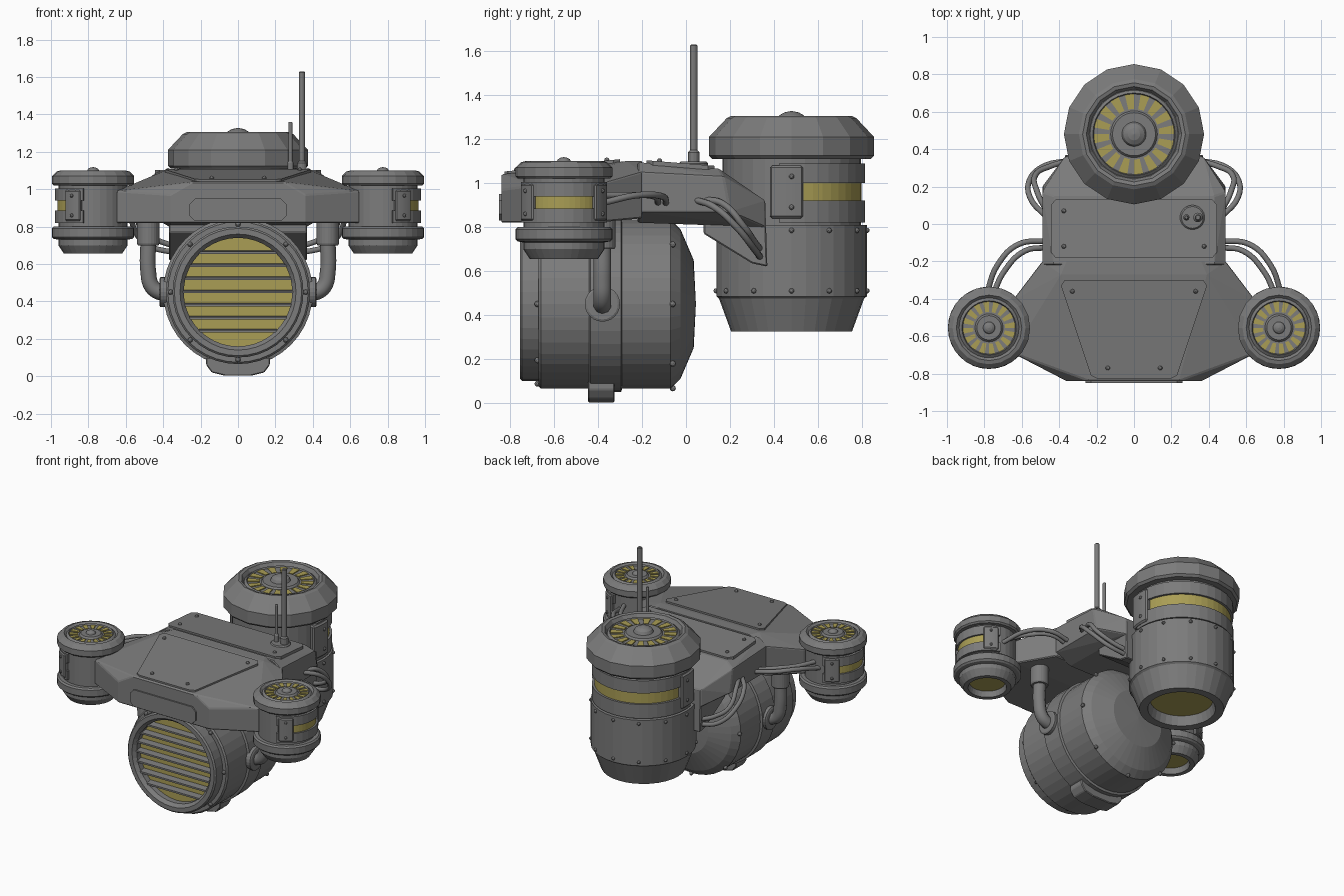
import bpy, bmesh
from math import sin, cos, pi, radians, sqrt
from mathutils import Matrix, Vector

cube = bpy.data.objects.get("Cube")
if cube:
    bpy.data.objects.remove(cube)


def material(name, rgb):
    m = bpy.data.materials.new(name)
    m.use_nodes = True
    m.diffuse_color = (*rgb, 1)
    m.node_tree.nodes["Principled BSDF"].inputs["Base Color"].default_value = (*rgb, 1)
    return m


GREY = material("hull grey", (0.2, 0.2, 0.2))
YELLOW = material("vent yellow", (0.4, 0.34, 0.09))


def finish(name, bm, mat=GREY):
    bmesh.ops.remove_doubles(bm, verts=bm.verts, dist=1e-5)
    bmesh.ops.recalc_face_normals(bm, faces=bm.faces)
    me = bpy.data.meshes.new(name)
    bm.to_mesh(me)
    bm.free()
    me.materials.append(mat)
    ob = bpy.data.objects.new(name, me)
    bpy.context.collection.objects.link(ob)
    return ob


def bevel(ob, width, segments=1):
    mod = ob.modifiers.new("bevel", 'BEVEL')
    mod.width, mod.segments = width, segments


def lathe(name, profile, place, n=32, mat=GREY):
    """Turn (radius, height) points around the local z axis."""
    bm = bmesh.new()
    rings = [[bm.verts.new(place @ Vector((r * cos(2 * pi * i / n), r * sin(2 * pi * i / n), z)))
              for i in range(n)] for r, z in profile]
    for a, b in zip(rings, rings[1:]):
        for i in range(n):
            bm.faces.new((a[i - 1], a[i], b[i], b[i - 1]))
    return finish(name, bm, mat)


def arc(name, place, spans, r0, r1, z0, z1, mat=GREY, n=12):
    """Curved blocks, one for each (start, end) angle in degrees."""
    bm = bmesh.new()
    for a0, a1 in spans:
        cols = []
        for i in range(n + 1):
            a = radians(a0 + (a1 - a0) * i / n)
            cols.append([bm.verts.new(place @ Vector((r * cos(a), r * sin(a), z)))
                         for r, z in ((r0, z0), (r1, z0), (r1, z1), (r0, z1))])
        for c, d in zip(cols, cols[1:]):
            for k in range(4):
                bm.faces.new((c[k - 1], c[k], d[k], d[k - 1]))
        bm.faces.new(cols[0])
        bm.faces.new(cols[-1])
    return finish(name, bm, mat)


def solid(name, half):
    """Convex block from points mirrored across x."""
    bm = bmesh.new()
    for x, y, z in half:
        for s in (1, -1):
            bm.verts.new((x * s, y, z))
    bmesh.ops.convex_hull(bm, input=bm.verts)
    bmesh.ops.dissolve_limit(bm, angle_limit=0.02, verts=bm.verts, edges=bm.edges)
    return finish(name, bm)


def bolts(name, points, r=0.012):
    bm = bmesh.new()
    for p in points:
        bmesh.ops.create_icosphere(bm, subdivisions=2, radius=r, matrix=Matrix.Translation(p))
    return finish(name, bm)


def ring(place, n, r, z, start=0):
    return [place @ Vector((r * cos(a), r * sin(a), z))
            for a in (radians(start) + 2 * pi * i / n for i in range(n))]


def tube(name, points, r):
    cu = bpy.data.curves.new(name, 'CURVE')
    cu.dimensions = '3D'
    cu.bevel_depth, cu.bevel_resolution, cu.resolution_u = r, 3, 8
    cu.use_fill_caps = True
    sp = cu.splines.new('BEZIER')
    sp.bezier_points.add(len(points) - 1)
    for b, p in zip(sp.bezier_points, points):
        b.co = p
        b.handle_left_type = b.handle_right_type = 'AUTO'
    cu.materials.append(GREY)
    ob = bpy.data.objects.new(name, cu)
    bpy.context.collection.objects.link(ob)


def fan(name, place, slot_in, slot_out, z, hub):
    """Ring of vent slots around a domed hub."""
    step = 360 / 16
    arc(name + "_slots", place, [(i * step, i * step + 13) for i in range(16)],
        slot_in, slot_out, z - 0.004, z + 0.004, YELLOW, 2)
    lathe(name + "_rim", [(slot_out, z), (slot_out + 0.005, z + 0.012), (slot_out + 0.02, z)], place)
    lathe(name + "_hub", [(slot_in - 0.01, z), (slot_in - 0.02, z + 0.012), (hub, z + 0.012),
                          (hub * 0.85, z + 0.012 + hub * 0.3), (hub * 0.5, z + 0.012 + hub * 0.5),
                          (0, z + 0.012 + hub * 0.6)], place)


# Rear engine
rear = Matrix.Translation((0, 0.48, 0))
lathe("rear_engine_cap", [(0.3, 1.11), (0.36, 1.11), (0.375, 1.125), (0.375, 1.21), (0.295, 1.295),
                          (0.275, 1.305), (0.255, 1.3), (0.24, 1.275), (0, 1.275)], rear, 16)
lathe("rear_engine_body", [(0.315, 1.12), (0.315, 0.81), (0.342, 0.81), (0.342, 0.485), (0.33, 0.475),
                           (0.275, 0.325), (0.22, 0.325), (0.2, 0.4)], rear)
lathe("rear_engine_nozzle", [(0, 0.39), (0.21, 0.39)], rear, mat=YELLOW)
arc("rear_engine_bands", rear, [(-10, 190)], 0.3, 0.335, 0.82, 0.92, n=20)
arc("rear_engine_upper_band", rear, [(-10, 190)], 0.3, 0.335, 1.0, 1.09, n=20)
arc("rear_engine_slot", rear, [(10, 170)], 0.3, 0.319, 0.92, 1.0, YELLOW, 20)
bevel(arc("rear_engine_plates", rear, [(-17, 9), (171, 197)], 0.3, 0.347, 0.84, 1.08), 0.01)
bolts("rear_engine_bolts", ring(rear, 12, 0.343, 0.785) + ring(rear, 12, 0.343, 0.51)
      + ring(rear, 2, 0.347, 0.89) + ring(rear, 2, 0.347, 1.03))
fan("rear_fan", rear, 0.135, 0.215, 1.277, 0.065)

# Side engines
for s, side in ((1, "left"), (-1, "right")):
    at = Matrix.Translation((0.775 * s, -0.555, 0))
    face = 0 if s > 0 else 180
    name = side + "_engine"
    lathe(name + "_cap", [(0.17, 1.02), (0.21, 1.02), (0.22, 1.03), (0.22, 1.07), (0.195, 1.095),
                          (0.175, 1.1), (0.16, 1.085), (0, 1.085)], at, 20)
    lathe(name + "_body", [(0.185, 1.03), (0.185, 0.79)], at)
    lathe(name + "_lower_ring", [(0.18, 0.8), (0.21, 0.8), (0.22, 0.79), (0.22, 0.745), (0.21, 0.735),
                                 (0.185, 0.73), (0.185, 0.7), (0.155, 0.655), (0.125, 0.655), (0.115, 0.7)], at)
    lathe(name + "_nozzle", [(0, 0.695), (0.12, 0.695)], at, mat=YELLOW)
    wide = [(face - 75, face + 75)]
    arc(name + "_lower_band", at, wide, 0.17, 0.203, 0.82, 0.885)
    arc(name + "_upper_band", at, wide, 0.17, 0.203, 0.94, 1.005)
    arc(name + "_slot", at, [(face - 45, face + 45)], 0.17, 0.19, 0.885, 0.94, YELLOW)
    spans = [(face + k - 14, face + k + 14) for k in (-57, 57)]
    bevel(arc(name + "_plates", at, spans, 0.17, 0.209, 0.83, 0.995), 0.008)
    bolts(name + "_bolts", [p for a in (-57, 57) for z in (0.86, 0.965)
                            for p in ring(at, 1, 0.209, z, face + a)], 0.01)
    fan(side + "_fan", at, 0.085, 0.14, 1.087, 0.032)

    # Elbow pipe from hull to barrel
    x = 0.48 * s
    lathe(side + "_pipe_collar", [(0, 0.7), (0.055, 0.7), (0.06, 0.71), (0.06, 0.83)],
          Matrix.Translation((x, -0.38, 0)), 24)
    tube(side + "_pipe", [(x, -0.38, 0.72), (x, -0.38, 0.56), (x - 0.02 * s, -0.38, 0.48),
                          (x - 0.06 * s, -0.38, 0.45), (0.38 * s, -0.38, 0.445)], 0.042)
    lathe(side + "_pipe_flange", [(0.08, 0.36), (0.08, 0.415), (0.07, 0.42), (0, 0.42)],
          Matrix.Translation((0, -0.38, 0.45)) @ Matrix.Rotation(s * pi / 2, 4, 'Y'), 24)

    # Cables
    for i in range(2):
        d = 0.035 * i
        tube(side + "_front_cable", [((0.79 - d) * s, -0.38, 0.91 + d), ((0.73 - d) * s, -0.22 - d, 0.945),
                                     ((0.62 - d) * s, -0.11 - d, 0.94), (0.46 * s, -0.09 - d, 0.905)], 0.015)
        tube(side + "_rear_cable", [(0.47 * s, 0.04 + d, 0.925), ((0.55 - d) * s, 0.13 + d, 0.89 + d / 2),
                                    ((0.56 - d) * s, 0.23 + d, 0.8), ((0.48 - d) * s, 0.31, 0.7 + d),
                                    (0.34 * s, 0.34, 0.66 + d)], 0.015)

# Hull
bevel(solid("front_hull", [(0.36, -0.84, 0.82), (0.36, -0.84, 0.97), (0.24, -0.84, 1.04),
                           (0.65, -0.69, 0.82), (0.65, -0.69, 0.99), (0.65, -0.41, 0.82),
                           (0.65, -0.41, 0.99), (0.49, -0.2, 0.84), (0.49, -0.2, 1.05),
                           (0.39, -0.27, 1.1), (0.36, -0.2, 1.1)]), 0.006)
bevel(solid("rear_hull", [(0.49, -0.22, 0.87), (0.49, -0.22, 1.05), (0.43, -0.22, 1.095),
                          (0.43, 0.15, 1.065), (0.49, 0.17, 1.03), (0.49, 0.2, 0.87),
                          (0.36, -0.22, 0.82), (0.36, 0.1, 0.82), (0.37, 0.36, 0.92), (0.37, 0.36, 0.8)]), 0.006)
bevel(solid("engine_strut", [(0.37, 0.08, 0.9), (0.37, 0.08, 0.77), (0.37, 0.3, 0.635),
                             (0.37, 0.37, 0.62), (0.37, 0.36, 0.92)]), 0.006)

# Hull cover plates
top = lambda y: 1.1 + 0.107 * (y + 0.27)
back = lambda y: 1.095 - 0.081 * (y + 0.22)
slabs = {"front_cover": (top, [(0.39, -0.33), (0.37, -0.3), (0.23, -0.81), (0.2, -0.825)]),
         "rear_cover": (back, [(0.42, -0.18), (0.445, -0.15), (0.445, 0.1), (0.42, 0.13)])}
for name, (height, outline) in slabs.items():
    solid(name, [(x, y, height(y) + h) for x, y in outline for h in (-0.03, 0.012)])
bolts("cover_bolts", [(x * s, y, top(y) + 0.014) for s in (1, -1) for x, y in ((0.33, -0.36), (0.14, -0.77))]
      + [(x, y, back(y) + 0.014) for x, y in ((-0.375, 0.07), (-0.375, -0.12), (0.375, -0.12))])
solid("nose_panel", [(x, y, z) for y in (-0.8, -0.85)
                     for x, z in ((0.23, 0.83), (0.26, 0.86), (0.26, 0.92), (0.23, 0.95))])

# Antennas
mast = lambda x: Matrix.Translation((x, 0.035, 0))
lathe("antenna_base", [(0.066, 1.05), (0.066, 1.09), (0.058, 1.098), (0, 1.098)], mast(0.312))
for name, x, r, h in (("tall_antenna", 0.342, 0.017, 1.63), ("short_antenna", 0.28, 0.011, 1.36)):
    lathe(name, [(r * 1.5, 1.09), (r * 1.5, 1.14), (r, 1.15), (r, h - 0.005), (r * 0.7, h), (0, h)], mast(x), 12)

# Belly barrel with front grille
belly = Matrix.Translation((0, 0, 0.45)) @ Matrix.Rotation(-pi / 2, 4, 'X')
lathe("barrel", [(0.29, -0.68), (0.29, -0.73), (0.31, -0.755), (0.34, -0.755), (0.35, -0.745), (0.35, -0.67),
                 (0.375, -0.67), (0.385, -0.66), (0.385, -0.44), (0.4, -0.435), (0.4, -0.295),
                 (0.385, -0.29), (0.385, -0.07), (0.34, -0.025), (0.2, 0.035), (0, 0.045)], belly, 40)
lathe("grille_back", [(0, -0.69), (0.295, -0.69)], belly, 40, YELLOW)
for i in range(-3, 4):
    z = 0.07 * i
    w = sqrt(0.295 ** 2 - z * z)
    solid("grille_slat", [(w, y, 0.45 + z + h) for y, h in
                          ((-0.735, -0.006), (-0.735, 0.006), (-0.69, 0.012), (-0.69, 0))])
bolts("barrel_bolts", ring(belly, 8, 0.362, -0.675) + ring(belly, 8, 0.383, -0.06), 0.014)
bevel(solid("barrel_foot", [(x, y, z) for y in (-0.445, -0.325)
                            for x, z in ((0.17, 0.1), (0.17, 0.06), (0.14, 0.02), (0.07, 0.003))]), 0.005)

# Smooth shading with sharp edges
for ob in bpy.context.view_layer.objects:
    ob.select_set(ob.type == 'MESH')
    if ob.type == 'MESH':
        bpy.context.view_layer.objects.active = ob
bpy.ops.object.shade_smooth_by_angle(angle=radians(32))
